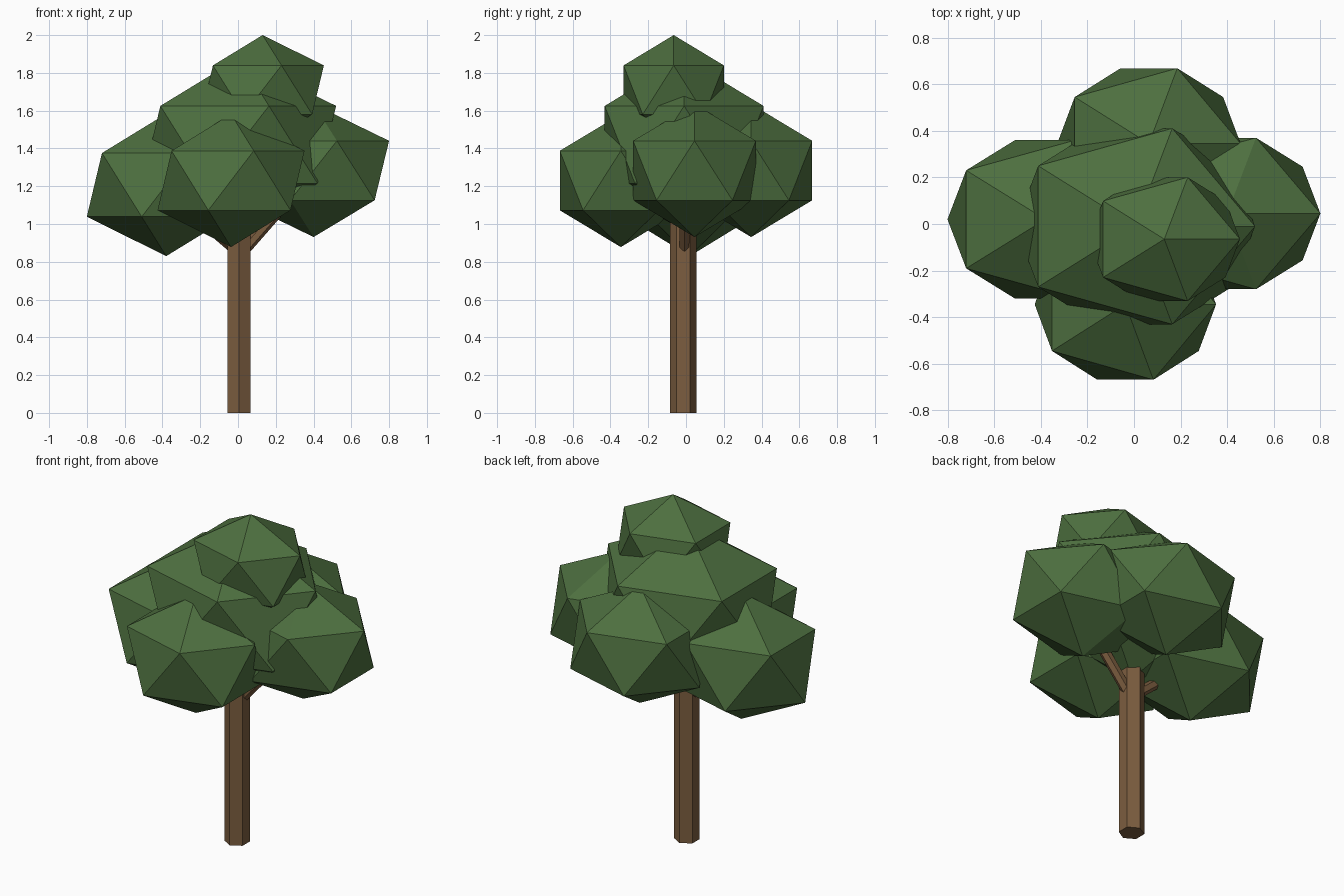
import bpy
from mathutils import Vector

if "Cube" in bpy.data.objects:
    bpy.data.objects.remove(bpy.data.objects["Cube"])


def material(name, rgb):
    m = bpy.data.materials.new(name)
    m.diffuse_color = (*rgb, 1)
    m.use_nodes = True
    m.node_tree.nodes["Principled BSDF"].inputs["Base Color"].default_value = m.diffuse_color
    return m


leaf = material("leaf_green", (0.075, 0.16, 0.05))
bark = material("bark_brown", (0.20, 0.11, 0.05))


def clump(name, centre, radii):
    bpy.ops.mesh.primitive_ico_sphere_add(subdivisions=1, radius=1, location=centre)
    o = bpy.context.object
    o.name = name
    o.scale = radii
    o.data.materials.append(leaf)


def limb(name, start, end, radius):
    a, b = Vector(start), Vector(end)
    d = b - a
    bpy.ops.mesh.primitive_cylinder_add(vertices=6, radius=radius, depth=d.length, location=(a + b) / 2)
    o = bpy.context.object
    o.name = name
    if d.x or d.y:
        o.rotation_euler = d.to_track_quat('Z', 'Y').to_euler()
    o.data.materials.append(bark)


# Hexagonal trunk and two branches
limb("trunk", (0.005, -0.015, 0), (0.005, -0.015, 1.05), 0.07)
limb("branch_right", (0.005, -0.01, 0.83), (0.32, -0.005, 1.19), 0.03)
limb("branch_left", (0.005, -0.01, 0.85), (-0.30, -0.005, 1.11), 0.03)

# Faceted foliage clumps: centre, radii
clump("foliage_centre", (0.005, -0.01, 1.42), (0.575, 0.494, 0.459))
clump("foliage_top", (0.13, -0.065, 1.71), (0.363, 0.312, 0.29))
clump("foliage_left", (-0.38, 0.02, 1.207), (0.47, 0.40, 0.377))
clump("foliage_right", (0.40, 0.045, 1.283), (0.447, 0.382, 0.352))
clump("foliage_front", (-0.037, -0.345, 1.23), (0.435, 0.38, 0.352))
clump("foliage_back", (0.064, 0.345, 1.283), (0.44, 0.38, 0.352))
